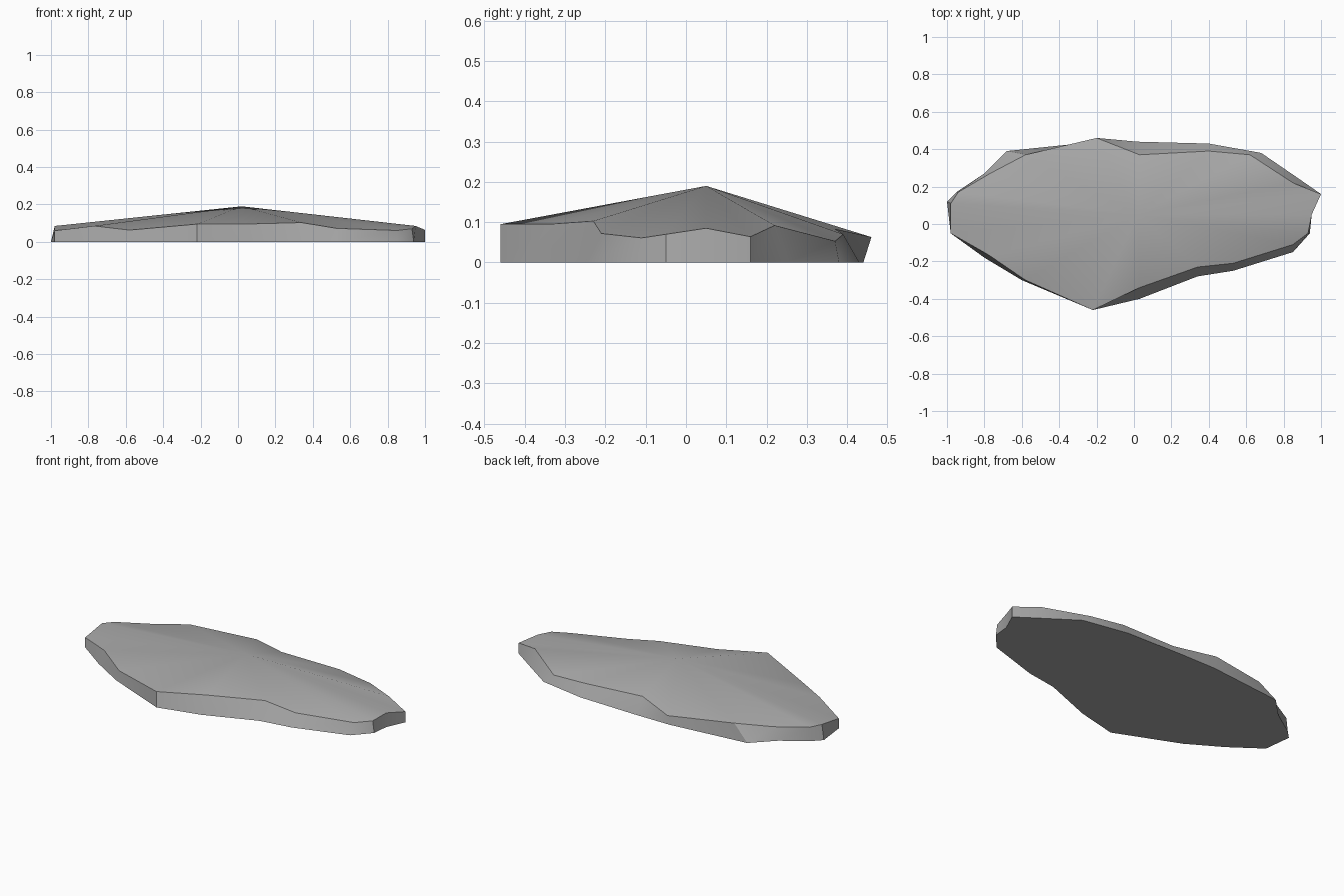
import bpy
import bmesh
import math

# Remove the default cube
default_cube = bpy.data.objects.get("Cube")
if default_cube:
    bpy.data.objects.remove(default_cube, do_unlink=True)


def make_material(name, colour):
    material = bpy.data.materials.new(name)
    material.use_nodes = True
    material.diffuse_color = colour
    shader = next(n for n in material.node_tree.nodes if n.type == "BSDF_PRINCIPLED")
    shader.inputs["Base Color"].default_value = colour
    return material


def build_slab(name, foot, rim, peak, material):
    """Join a ground outline to an uneven rim, then fan the rim up to a peak."""
    bm = bmesh.new()
    lower = [bm.verts.new((x, y, 0)) for x, y in foot]
    upper = [bm.verts.new(point) for point in rim]
    apex = bm.verts.new(peak)

    # Flat underside
    bm.faces.new(list(reversed(lower)))

    # Side walls and sloping top
    count = len(lower)
    for i in range(count):
        following = (i + 1) % count
        bm.faces.new((lower[i], lower[following], upper[following], upper[i]))
        bm.faces.new((upper[i], upper[following], apex))

    bmesh.ops.recalc_face_normals(bm, faces=bm.faces)
    mesh = bpy.data.meshes.new(name)
    bm.to_mesh(mesh)
    bm.free()
    mesh.materials.append(material)
    slab = bpy.data.objects.new(name, mesh)
    bpy.context.collection.objects.link(slab)
    return slab


# Outline on the ground, counter-clockwise from the front corner
foot_outline = [
    (-.22, -.46), (.03, -.4), (.34, -.28), (.53, -.25), (.85, -.15),
    (.94, -.05), (.95, .05), (1, .16), (.87, .25), (.68, .38),
    (.4, .43), (.02, .44), (-.2, .44), (-.68, .39), (-.8, .27),
    (-.95, .17), (-1, .12), (-.98, -.05), (-.8, -.18), (-.6, -.3),
]

# Uneven upper rim, one point above each ground point
rim_outline = [
    (-.22, -.46, .095), (.03, -.34, .095), (.34, -.23, .103), (.53, -.21, .072),
    (.85, -.11, .061), (.93, -.05, .07), (.95, .05, .085), (1, .16, .064),
    (.85, .22, .092), (.62, .37, .053), (.4, .39, .07), (.03, .37, .083),
    (-.2, .46, .063), (-.58, .37, .085), (-.77, .27, .076), (-.94, .17, .08),
    (-.98, .11, .085), (-.98, -.05, .06), (-.77, -.17, .085), (-.58, -.3, .063),
]

stone_grey = make_material("stone grey", (.4, .4, .4, 1))
rock = build_slab("flat_rock", foot_outline, rim_outline, (.02, .05, .19), stone_grey)

# Soft slopes with crisp rim edges
bpy.ops.object.select_all(action="DESELECT")
rock.select_set(True)
bpy.context.view_layer.objects.active = rock
bpy.ops.object.shade_smooth_by_angle(angle=math.radians(30))
